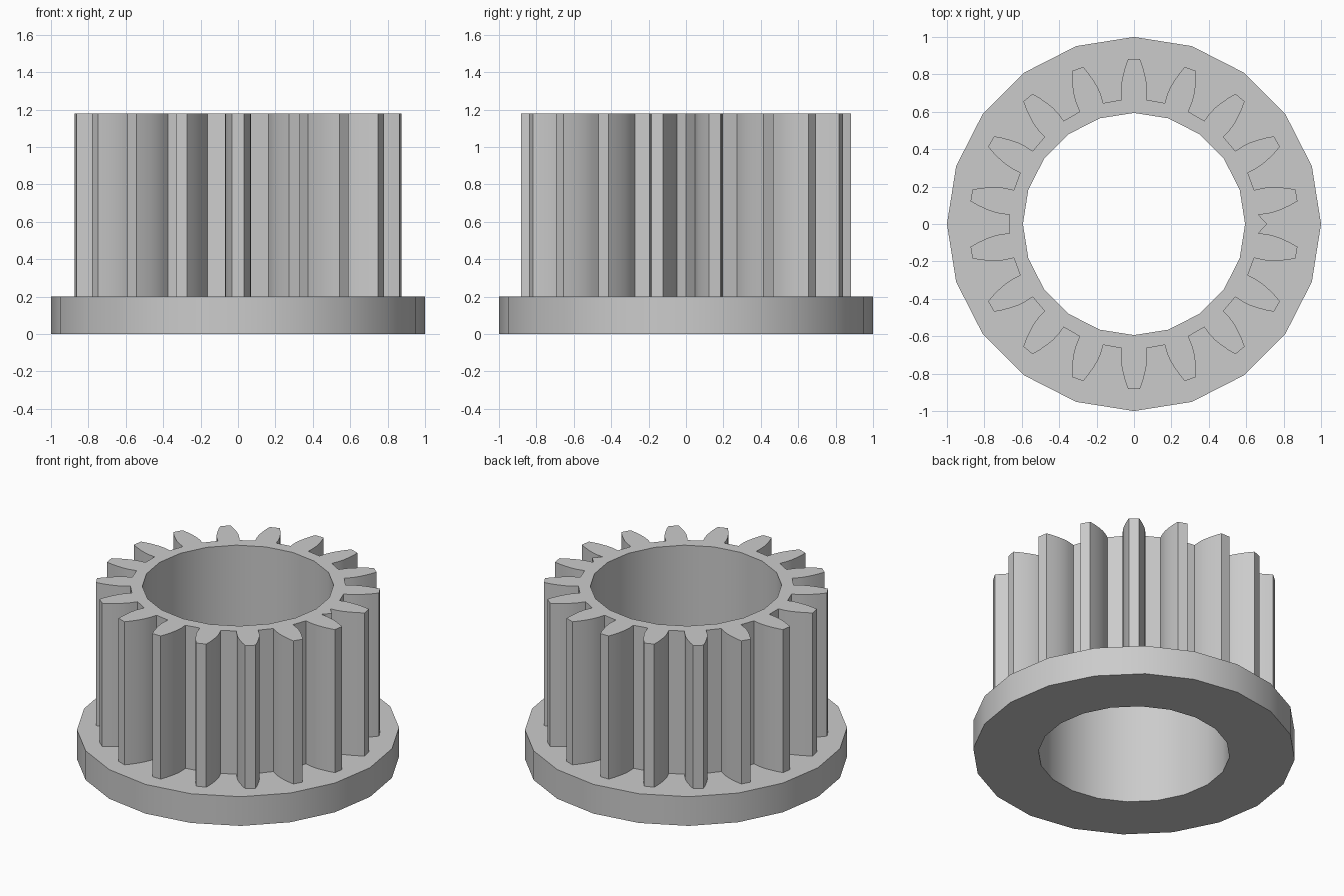
import bpy, bmesh, math

if "Cube" in bpy.data.objects:
    bpy.data.objects.remove(bpy.data.objects["Cube"])

SIDES = 20
TEETH = 18
BORE = 0.594
FLANGE_TOP = 0.2
GEAR_TOP = 1.18

grey = bpy.data.materials.new("plain grey")
grey.diffuse_color = (0.6, 0.6, 0.6, 1)
grey.use_nodes = True
grey.node_tree.nodes["Principled BSDF"].inputs["Base Color"].default_value = grey.diffuse_color


def circle(radius):
    return [(radius * math.cos(math.tau * i / SIDES),
             radius * math.sin(math.tau * i / SIDES)) for i in range(SIDES)]


def gear_outline():
    # Right flank of one tooth: distance from axis, half width
    flank = [(0.664, 0.067), (0.715, 0.070), (0.755, 0.067), (0.795, 0.059),
             (0.84, 0.047), (0.882, 0.032)]
    tooth = [(r, -w) for r, w in flank] + [(r, w) for r, w in reversed(flank)]
    points = [(0.711, 0.0)]  # small peak in the first gap
    for i in range(TEETH):
        a = math.tau * (i + 0.5) / TEETH
        c, s = math.cos(a), math.sin(a)
        points += [(x * c - y * s, x * s + y * c) for x, y in tooth]
    return points


def hollow_prism(name, outer, inner, z0, z1, bottom_cap):
    bm = bmesh.new()
    rims = {z0: [], z1: []}
    for outline in (outer, inner):
        low = [bm.verts.new((x, y, z0)) for x, y in outline]
        high = [bm.verts.new((x, y, z1)) for x, y in outline]
        for i in range(len(outline)):
            j = (i + 1) % len(outline)
            bm.faces.new((low[i], low[j], high[j], high[i]))
            rims[z0].append(bm.edges.get((low[i], low[j])))
            rims[z1].append(bm.edges.get((high[i], high[j])))
    # Flat annular caps
    for z in ((z0, z1) if bottom_cap else (z1,)):
        bmesh.ops.triangle_fill(bm, edges=rims[z], use_beauty=True,
                                normal=(0, 0, 1))
    bmesh.ops.recalc_face_normals(bm, faces=bm.faces[:])
    mesh = bpy.data.meshes.new(name)
    bm.to_mesh(mesh)
    bm.free()
    mesh.materials.append(grey)
    obj = bpy.data.objects.new(name, mesh)
    bpy.context.collection.objects.link(obj)
    bpy.ops.object.select_all(action='DESELECT')
    obj.select_set(True)
    bpy.context.view_layer.objects.active = obj
    bpy.ops.object.shade_smooth_by_angle(angle=math.radians(30))
    return obj


# Base flange and toothed sleeve share one bore
hollow_prism("flange", circle(1.0), circle(BORE), 0.0, FLANGE_TOP, True)
hollow_prism("toothed_sleeve", gear_outline(), circle(BORE),
             FLANGE_TOP, GEAR_TOP, False)
